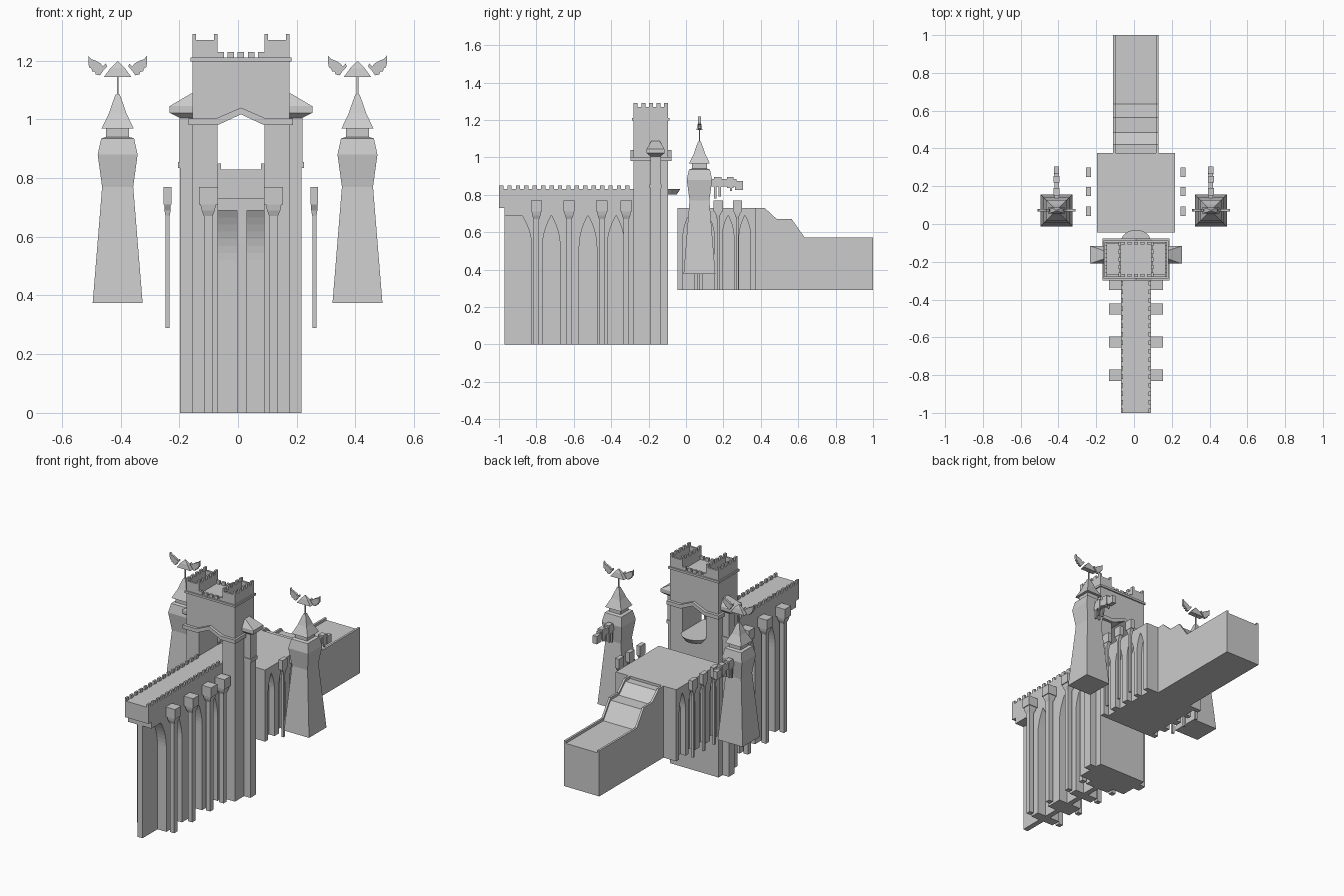
import bpy, bmesh
from mathutils import Vector

if "Cube" in bpy.data.objects:
    bpy.data.objects.remove(bpy.data.objects["Cube"])

C = 0.01  # centre line of bridge, gate and keep


def finish(name, bm):
    bmesh.ops.recalc_face_normals(bm, faces=bm.faces)
    me = bpy.data.meshes.new(name)
    bm.to_mesh(me)
    bm.free()
    ob = bpy.data.objects.new(name, me)
    bpy.context.collection.objects.link(ob)
    return ob


def add_box(bm, x0, x1, y0, y1, z0, z1):
    r = bmesh.ops.create_cube(bm, size=1)
    for v in r['verts']:
        v.co = Vector(((x0 + x1) / 2 + v.co.x * (x1 - x0),
                       (y0 + y1) / 2 + v.co.y * (y1 - y0),
                       (z0 + z1) / 2 + v.co.z * (z1 - z0)))


def boxes(name, items):
    bm = bmesh.new()
    for it in items:
        add_box(bm, *it)
    return finish(name, bm)


def extrude(name, pts, axis, a, b):
    """Extrude a 2D profile: axis 'x' takes (y, z), axis 'y' takes (x, z)."""
    bm = bmesh.new()
    co = (lambda p, t: (t, p[0], p[1])) if axis == 'x' else (lambda p, t: (p[0], t, p[1]))
    f = bm.faces.new([bm.verts.new(co(p, a)) for p in pts])
    r = bmesh.ops.extrude_face_region(bm, geom=[f])
    d = Vector((b - a, 0, 0)) if axis == 'x' else Vector((0, b - a, 0))
    bmesh.ops.translate(bm, vec=d, verts=[v for v in r['geom'] if isinstance(v, bmesh.types.BMVert)])
    return finish(name, bm)


def loft(name, rings):
    """Stack rectangular rings given as (x0, x1, y0, y1, z)."""
    bm = bmesh.new()
    prev = None
    for x0, x1, y0, y1, z in rings:
        ring = [bm.verts.new(p) for p in ((x0, y0, z), (x1, y0, z), (x1, y1, z), (x0, y1, z))]
        if prev:
            for i in range(4):
                bm.faces.new((prev[i], prev[(i + 1) % 4], ring[(i + 1) % 4], ring[i]))
        else:
            bm.faces.new(ring)
        prev = ring
    bm.faces.new(prev)
    return finish(name, bm)


def side(s, a, b):
    """Mirror an x interval measured from the centre line."""
    return tuple(sorted((C + s * a, C + s * b)))


def arch(c, hw, z0, spring, apex, n=7):
    ts = [i / n for i in range(n + 1)]
    left = [(c - hw * (1 - t * t), spring + (apex - spring) * t) for t in ts]
    right = [(2 * c - y, z) for y, z in reversed(left[:-1])]
    return [(c - hw, z0)] + left + right + [(c + hw, z0)]


def arcade(name, y0, y1, z0, z1, arches, x, start):
    pts = [(y0, z1)] + start
    for a in arches:
        pts += a
    extrude(name, pts + [(y1, z0), (y1, z1)], 'x', *x)


# Bridge: thin spine, pointed arcades on both sides, deck and crenels
boxes("bridge_spine", [(-0.003, 0.03, -0.97, -0.27, 0, 0.73)])
first = arch(-0.877, 0.052, 0, 0.52, 0.69)[8:]
rest = [arch(c, 0.047, 0, 0.52, 0.69) for c in (-0.72, -0.524, -0.374)]
for s in (-1, 1):
    arcade("bridge_arcade", -0.97, -0.28, 0, 0.73, [first] + rest,
           side(s, 0.012, 0.08), [(-0.97, 0.69)])
boxes("bridge_deck", [(C - .08, C + .08, -1, -0.27, 0.73, 0.83)])
boxes("bridge_merlons", [(*side(s, 0.068, 0.08), -1 + i * .045, -0.977 + i * .045, 0.83, 0.85)
                         for s in (-1, 1) for i in range(16)])


def buttress(name, s, y, hy, xin, xout, z0, shaft):
    xm = (xin + xout) / 2
    boxes(name + "_capital", [(*side(s, xin, xout), y - hy, y + hy, 0.71, 0.77)])
    loft(name + "_shaft", [(*side(s, xm - w, xm + w), y - h, y + h, z) for w, h, z in
                           ((shaft, shaft, z0), (shaft, shaft, .67), (shaft * 1.5, shaft * 1.5, .69),
                            ((xout - xin) * .42, hy * .85, .71))])


for s in (-1, 1):
    for y in (-0.80, -0.625, -0.45, -0.32):
        buttress("bridge_buttress", s, y, 0.03, 0.08, 0.143, 0, 0.015)
    for y in (0.067, 0.172, 0.275):
        buttress("keep_column", s, y, 0.025, 0.237, 0.263, 0.29, 0.007)

# Gatehouse: legs, core under the passage, upper block with peaked opening
G0, G1 = -0.28, -0.095
boxes("gate_legs", [(*side(s, 0.08, 0.165), G0, G1, 0, 0.99) for s in (-1, 1)])
boxes("gate_core", [(C - .08, C + .08, G0, G1, 0, 0.83)])
extrude("gate_upper", [(C - .165, 1.2), (C - .165, .98), (C - .08, .98), (C, 1.02),
                       (C + .08, .98), (C + .165, .98), (C + .165, 1.2)], 'y', G0, G1)
band = [(-.172, 1.003), (-.085, 1.003), (0, 1.04), (.085, 1.003), (.172, 1.003),
        (.172, .98), (.08, .98), (0, 1.017), (-.08, .98), (-.172, .98)]
for y0, y1 in ((G0 - .018, G0 + .005), (G1 - .005, G1 + .018)):
    extrude("gate_gable_band", [(C + x, z) for x, z in band], 'y', y0, y1)
boxes("gate_side_bands", [(*side(s, 0.16, 0.178), G0 - .018, G1 + .018, .98, 1.003) for s in (-1, 1)])
boxes("gate_cornice", [(C - .172, C + .172, G0 - .008, G1 + .008, 1.197, 1.21)])
boxes("gate_buttress", [(*side(s, 0.16, 0.207), -0.19, -0.135, 0, 0.84) for s in (-1, 1)])

# Gate top: two raised strips of battlements and a low row between
items, n = [], 5
for s in (-1, 1):
    for a, b in ((.08, .09), (.155, .165)):
        items.append((*side(s, a, b), G0, G1, 1.2, 1.27))
    for y0 in (G0, G1 - .012):
        items.append((*side(s, .08, .165), y0, y0 + .012, 1.2, 1.27))
    items.append((*side(s, .08, .165), G0, G1, 1.2, 1.225))
    for i in range(n):
        y = G0 + i * (G1 - G0 - .022) / (n - 1)
        items += [(*side(s, a, a + .012), y, y + .022, 1.27, 1.29) for a in (.08, .153)]
for i in range(5):
    x = C - .08 + i * .0345
    items += [(x, x + .022, y, y + .014, 1.2, 1.23) for y in (G0, G1 - .014)]
boxes("gate_battlements", items)

# Bartizans on the gate flanks
for s in (-1, 1):
    boxes("bartizan_base", [(*side(s, .16, .215), -.195, -.13, .835, .855)])
    boxes("bartizan_body", [(*side(s, .16, .209), -.19, -.135, .855, 1.01)])
    loft("bartizan_roof", [(*side(s, .16, b), -.163 - h, -.163 + h, z) for b, h, z in
                           ((.209, .028, 1.005), (.243, .047, 1.022), (.243, .047, 1.045), (.17, .022, 1.088))])

# Half-round balcony behind the gate
bm = bmesh.new()
bmesh.ops.create_cone(bm, cap_ends=True, segments=24, radius1=.055, radius2=.08, depth=.03)
for v in bm.verts:
    v.co = Vector((v.co.x + C, max(v.co.y, -.01) * .8 + G1, v.co.z + .815))
finish("balcony", bm)

# Keep: core with shallow arcades on its sides
boxes("keep_core", [(C - .17, C + .17, -.045, .375, .29, .73)])
for s in (-1, 1):
    arcade("keep_arcade", -.045, .375, .29, .73,
           [arch(c, .031, .29, .57, .69) for c in (.015, .12, .225, .315)],
           side(s, .165, .206), [(-.045, .29)])

# Rear stepped ramp with side walls
top = [(.37, .73), (.42, .73), (.485, .67), (.565, .67), (.635, .57), (1, .57)]
extrude("ramp_floor", [(.37, .29)] + [(y, z - .015) for y, z in top] + [(1, .29)], 'x', C - .11, C + .112)
for s in (-1, 1):
    extrude("ramp_wall", [(.37, .29)] + top + [(1, .29)], 'x', *side(s, .107, .12))

# Two free-hanging towers with winged finials and beasts
tower = [(.085, .375), (.053, .77), (.068, .88), (.056, .935), (.039, .94), (.039, .97)]
roof = [(.055, .968), (.03, 1.02), (.02, 1.05), (.007, 1.085)]
wing = [(.036, 1.18), (.05, 1.165), (.06, 1.15), (.075, 1.153), (.077, 1.162), (.087, 1.163),
        (.089, 1.173), (.097, 1.177), (.1, 1.19), (.1, 1.217), (.09, 1.205), (.075, 1.2),
        (.058, 1.19), (.05, 1.18), (.04, 1.19)]
Y = 0.072
for x in (-.41, .407):
    for name, prof in (("tower_body", tower), ("tower_roof", roof)):
        loft(name, [(x - r, x + r, Y - r, Y + r, z) for r, z in prof])
    boxes("finial_rod", [(x - .003, x + .003, Y - .003, Y + .003, 1.08, 1.15)])
    loft("finial_cap", [(x - a, x + a, Y - b, Y + b, z) for a, b, z in
                        ((.046, .016, 1.145), (.024, .011, 1.175), (.002, .002, 1.197))])
    for s in (-1, 1):
        extrude("finial_wing", [(x + s * a, z) for a, z in wing], 'y', Y - .007, Y + .007)
    boxes("wall_beast", [(x - .012, x + .012, .12, .27, .845, .885),
                         (x - .016, x + .016, .15, .19, .84, .895),
                         (x - .016, x + .016, .22, .255, .835, .895),
                         (x - .014, x + .014, .262, .305, .825, .873)]
          + [(x + s * .012 - .004, x + s * .012 + .004, y, y + .012, z, .85)
             for s in (-1, 1) for y, z in ((.15, .78), (.175, .79), (.235, .82))])
